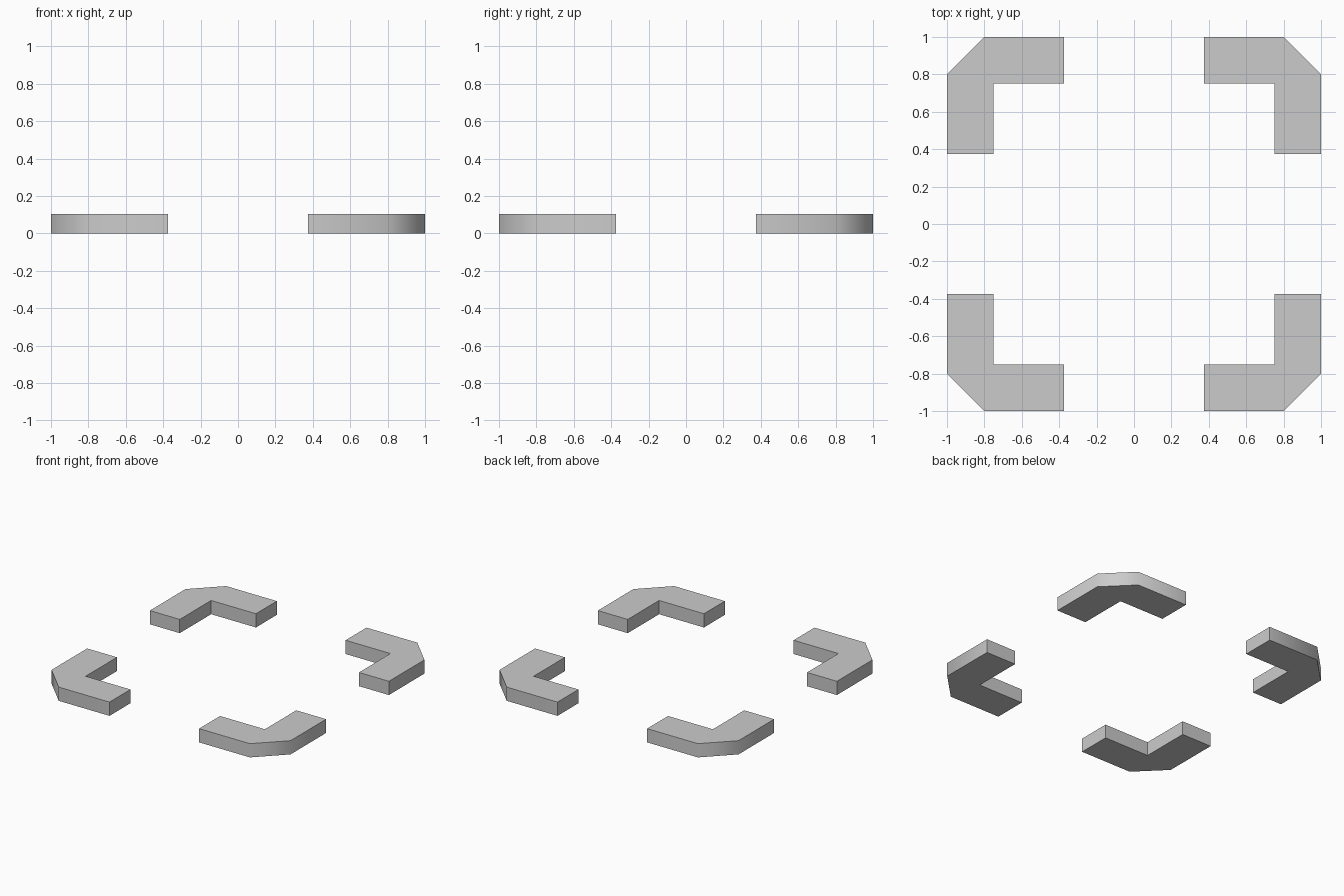
import bpy, bmesh, math

if "Cube" in bpy.data.objects:
    bpy.data.objects.remove(bpy.data.objects["Cube"])

HEIGHT = 0.104
# L-shaped corner profile with a chamfered outer corner
PROFILE = [(0.375, 0.75), (0.75, 0.75), (0.75, 0.375),
           (1.0, 0.375), (1.0, 0.8), (0.8, 1.0), (0.375, 1.0)]


def corner_block(name, turns):
    bm = bmesh.new()
    a = turns * math.pi / 2
    c, s = round(math.cos(a)), round(math.sin(a))
    base = bm.faces.new([bm.verts.new((x * c - y * s, x * s + y * c, 0))
                         for x, y in PROFILE])
    result = bmesh.ops.extrude_face_region(bm, geom=[base], use_keep_orig=True)
    top = [v for v in result["geom"] if isinstance(v, bmesh.types.BMVert)]
    bmesh.ops.translate(bm, verts=top, vec=(0, 0, HEIGHT))
    bmesh.ops.recalc_face_normals(bm, faces=bm.faces)
    mesh = bpy.data.meshes.new(name)
    bm.to_mesh(mesh)
    bm.free()
    obj = bpy.data.objects.new(name, mesh)
    bpy.context.collection.objects.link(obj)
    # Soft shading over the chamfer, crisp right-angle edges
    bpy.ops.object.select_all(action='DESELECT')
    obj.select_set(True)
    bpy.context.view_layer.objects.active = obj
    bpy.ops.object.shade_smooth_by_angle(angle=math.radians(60))


# Four separate corner pieces, each a quarter turn apart
for i, side in enumerate(("back_right", "back_left", "front_left", "front_right")):
    corner_block(side + "_corner", i)
